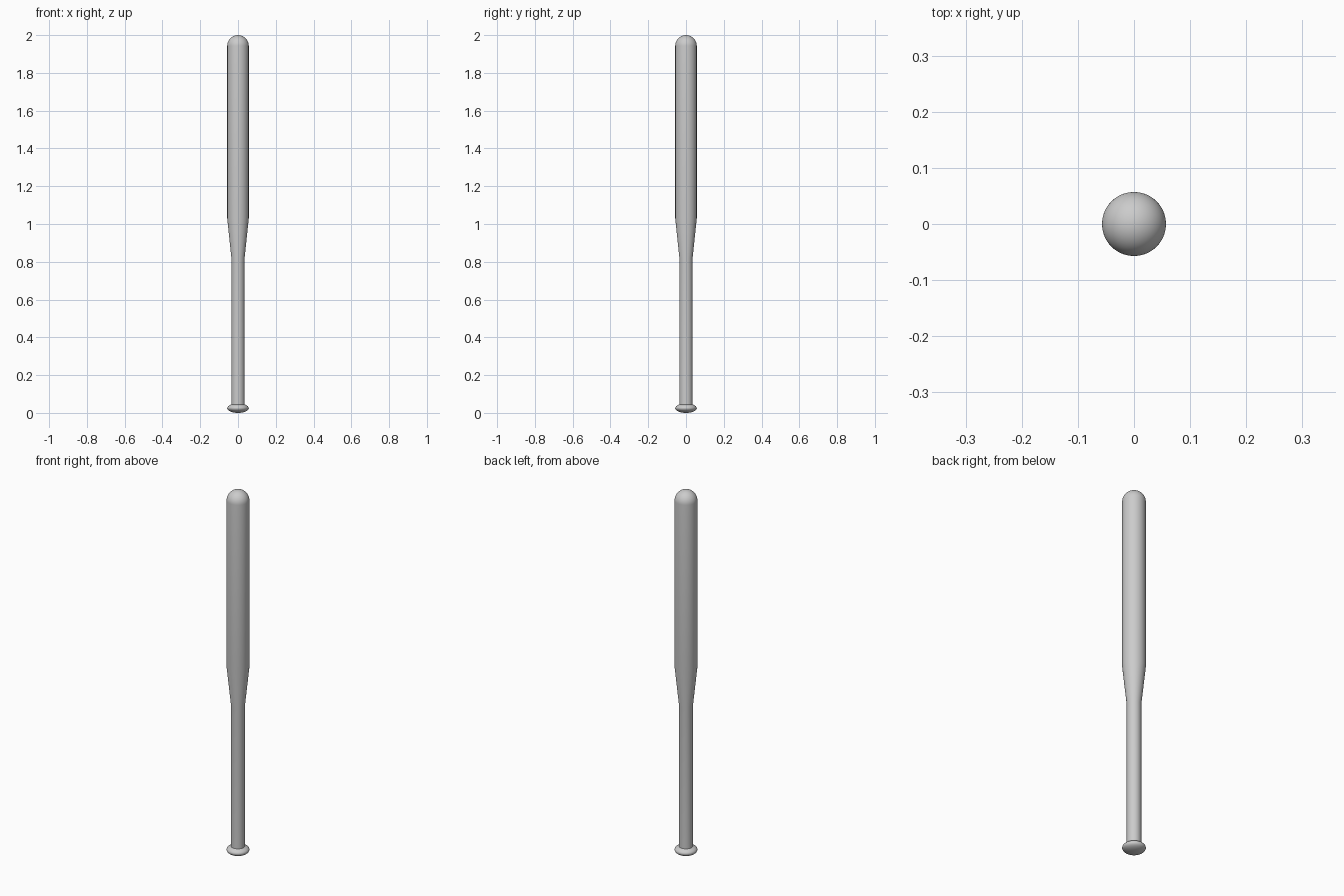
import bpy, bmesh
from math import sin, cos, pi, radians

if "Cube" in bpy.data.objects:
    bpy.data.objects.remove(bpy.data.objects["Cube"])

SIDES = 64
R_BARREL, R_GRIP = 0.057, 0.035


def lathe(name, profile):
    """Revolve (radius, z) points around the z axis."""
    bm = bmesh.new()
    verts = [bm.verts.new((r, 0, z)) for r, z in profile]
    edges = [bm.edges.new(pair) for pair in zip(verts, verts[1:])]
    bmesh.ops.spin(bm, geom=verts + edges, cent=(0, 0, 0), axis=(0, 0, 1),
                   angle=2 * pi, steps=SIDES)
    bmesh.ops.remove_doubles(bm, verts=bm.verts, dist=1e-5)
    bmesh.ops.recalc_face_normals(bm, faces=bm.faces)
    mesh = bpy.data.meshes.new(name)
    bm.to_mesh(mesh)
    bm.free()
    obj = bpy.data.objects.new(name, mesh)
    bpy.context.collection.objects.link(obj)
    bpy.ops.object.select_all(action='DESELECT')
    obj.select_set(True)
    bpy.context.view_layer.objects.active = obj
    bpy.ops.object.shade_smooth_by_angle(angle=radians(30))
    return obj


def arc(radius, height, z, start, end, steps):
    """Elliptical profile arc between two angles."""
    angles = [start + (end - start) * i / steps for i in range(steps + 1)]
    return [(max(0, radius * cos(a)), z + height * sin(a)) for a in angles]


# Grip, taper, barrel and hemispherical end
lathe("bat_body", [(0, 0.025), (R_GRIP, 0.025), (R_GRIP, 0.82), (R_BARREL, 1.03)]
      + arc(R_BARREL, R_BARREL, 2 - R_BARREL, 0, pi / 2, 16))

# Flattened round knob at the foot
lathe("knob", arc(R_BARREL, 0.025, 0.025, -pi / 2, pi / 2, 24))
